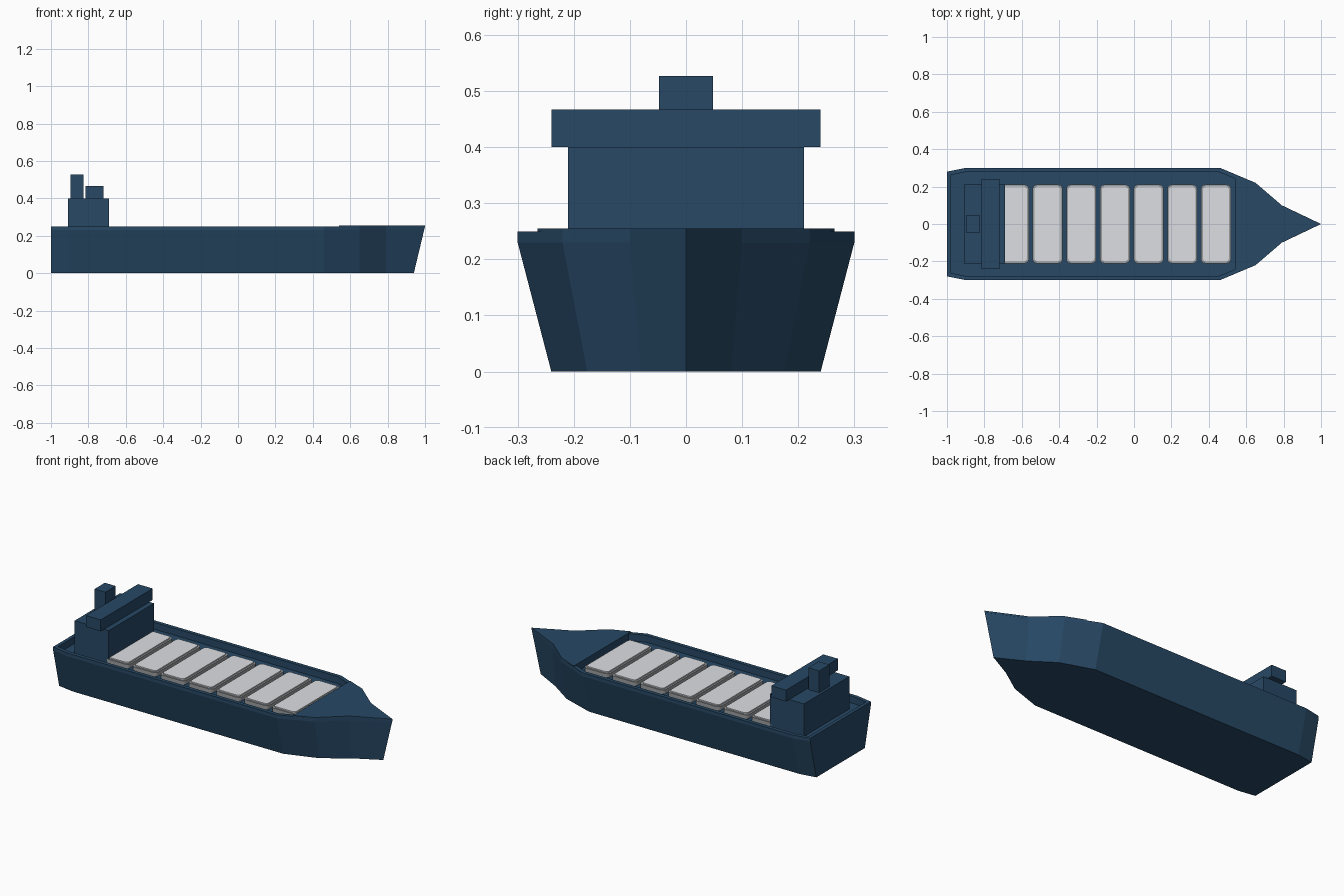
import bpy, bmesh

if "Cube" in bpy.data.objects:
    bpy.data.objects.remove(bpy.data.objects["Cube"])

def material(name, rgb):
    m = bpy.data.materials.new(name)
    m.diffuse_color = (*rgb, 1)
    m.use_nodes = True
    m.node_tree.nodes["Principled BSDF"].inputs["Base Color"].default_value = m.diffuse_color
    return m

NAVY = material("navy", (0.02, 0.065, 0.13))
GREY = material("hatch_grey", (0.33, 0.34, 0.35))
LIGHT = material("hatch_light", (0.72, 0.74, 0.77))

def loft(name, rings, mat):
    """Solid through a stack of equal-length closed rings."""
    bm = bmesh.new()
    loops = [[bm.verts.new(p) for p in ring] for ring in rings]
    n = len(loops[0])
    for a, b in zip(loops, loops[1:]):
        for i in range(n):
            j = (i + 1) % n
            bm.faces.new((a[i], a[j], b[j], b[i]))
    bm.faces.new(loops[0][::-1])
    bm.faces.new(loops[-1])
    bmesh.ops.recalc_face_normals(bm, faces=bm.faces)
    me = bpy.data.meshes.new(name)
    bm.to_mesh(me)
    bm.free()
    ob = bpy.data.objects.new(name, me)
    bpy.context.collection.objects.link(ob)
    me.materials.append(mat)
    return ob

def ring(half, z, sy=1.0, tip=None):
    """Mirror a half outline (stern to bow tip) into a closed ring."""
    pts = list(half)
    if tip is not None:
        pts[-1] = (tip, 0)
    return ([(x, -y * sy, z) for x, y in pts] +
            [(x, y * sy, z) for x, y in reversed(pts) if y > 0])

def box(name, x0, x1, hy, z0, z1, mat=NAVY, bevel=0):
    flat = [(x0, -hy), (x1, -hy), (x1, hy), (x0, hy)]
    ob = loft(name, [[(x, y, z) for x, y in flat] for z in (z0, z1)], mat)
    if bevel:
        # round only the upright corners
        bm = bmesh.new()
        bm.from_mesh(ob.data)
        up = [e for e in bm.edges if abs(e.verts[0].co.z - e.verts[1].co.z) > 1e-4]
        bmesh.ops.bevel(bm, geom=up, offset=bevel, segments=4, profile=0.5, affect='EDGES')
        bm.to_mesh(ob.data)
        bm.free()
    return ob

# Hull with flared sides, bulwark rim and sunken deck
DECK = 0.21
outline = [(-1, 0.28), (-0.9, 0.3), (0.46, 0.3), (0.65, 0.22), (0.79, 0.1), (1, 0)]
inner = [(-0.98, 0.262), (-0.9, 0.278), (0.455, 0.278), (0.635, 0.202), (0.775, 0.085), (0.94, 0)]
loft("hull", [ring(outline, 0, 0.8, 0.94), ring(outline, 0.23, 1, 0.995),
              ring(outline, 0.25), ring(inner, 0.25), ring(inner, DECK)], NAVY)

# Raised bow deck
bow = [(0.54, 0.265), (0.65, 0.22), (0.79, 0.1), (1, 0)]
bow_low = [(0.54, 0.25), (0.64, 0.205), (0.78, 0.088), (0.95, 0)]
loft("bow_deck", [ring(bow_low, DECK - 0.005), ring(bow_low, 0.245),
                  ring(bow, 0.245), ring(bow, 0.255)], NAVY)

# Row of cargo hatches
for i in range(7):
    x0 = -0.722 + 0.18 * i
    box(f"hatch_frame_{i+1}", x0, x0 + 0.16, 0.21, DECK - 0.005, 0.233, GREY, 0.022)
    box(f"hatch_cover_{i+1}", x0 + 0.01, x0 + 0.15, 0.2, 0.228, 0.24, LIGHT, 0.018)

# Deck house, bridge and funnel
box("deck_house", -0.91, -0.69, 0.21, DECK - 0.005, 0.4)
box("bridge", -0.815, -0.72, 0.24, 0.4, 0.467)
box("funnel", -0.895, -0.825, 0.048, 0.4, 0.527)
